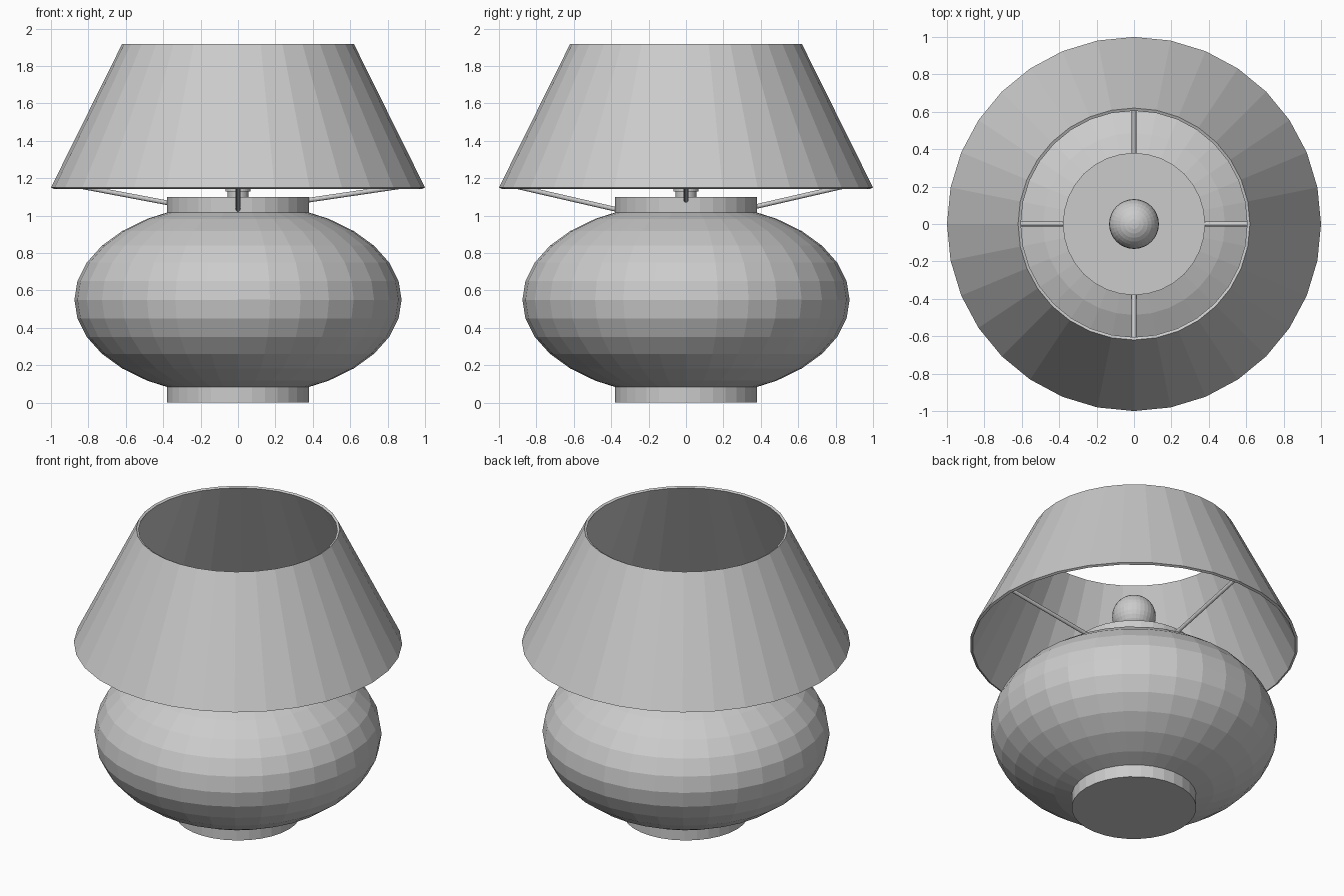
import bpy, bmesh, math
from mathutils import Vector

if "Cube" in bpy.data.objects:
    bpy.data.objects.remove(bpy.data.objects["Cube"])


def lathe(name, profile, sides=32, closed=False):
    """Spin an (r, z) profile around z; r = 0 points become poles."""
    bm = bmesh.new()
    rings = []
    for r, z in profile:
        if r < 1e-6:
            rings.append([bm.verts.new((0, 0, z))] * sides)
        else:
            rings.append([bm.verts.new((r * math.cos(2 * math.pi * i / sides),
                                        r * math.sin(2 * math.pi * i / sides), z))
                          for i in range(sides)])
    pairs = list(zip(rings, rings[1:]))
    if closed:
        pairs.append((rings[-1], rings[0]))
    for a, b in pairs:
        for i in range(sides):
            j = (i + 1) % sides
            quad = list(dict.fromkeys([a[i], a[j], b[j], b[i]]))
            bm.faces.new(quad)
    # flat caps on open ends
    if not closed:
        for ring in (rings[0], rings[-1]):
            if ring[0] is not ring[1]:
                bm.faces.new(ring)
    bmesh.ops.recalc_face_normals(bm, faces=bm.faces)
    me = bpy.data.meshes.new(name)
    bm.to_mesh(me)
    bm.free()
    ob = bpy.data.objects.new(name, me)
    bpy.context.collection.objects.link(ob)
    return ob


def ball(name, z, radius, height):
    bpy.ops.mesh.primitive_uv_sphere_add(segments=32, ring_count=16, radius=1,
                                         location=(0, 0, z))
    ob = bpy.context.object
    ob.name = name
    ob.scale = (radius, radius, height)
    return ob


def rod(name, start, end, radius=0.0125):
    a, b = Vector(start), Vector(end)
    bpy.ops.mesh.primitive_cylinder_add(vertices=12, radius=radius,
                                        depth=(b - a).length, location=(a + b) / 2)
    ob = bpy.context.object
    ob.name = name
    ob.rotation_euler = (b - a).to_track_quat('Z', 'Y').to_euler()
    return ob


# squashed body with foot and neck discs
ball("lamp_body", 0.55, 0.875, 0.52)
lathe("foot", [(0.38, 0), (0.38, 0.1)])
lathe("neck", [(0.38, 1.0), (0.38, 1.1)])

# stepped socket and bulb
lathe("socket", [(0.055, 1.09), (0.055, 1.13), (0.068, 1.13), (0.068, 1.25)])
ball("bulb", 1.345, 0.133, 0.133)

# thin conical shade, open at both ends
lathe("shade", [(1.0, 1.15), (0.62, 1.917), (0.605, 1.91), (0.985, 1.143)], closed=True)

# four slightly uneven rods from the neck to the shade
for name, dx, dy, z0, z1 in (("right", 1, 0, 1.08, 1.17), ("left", -1, 0, 1.065, 1.18),
                             ("front", 0, -1, 1.03, 1.17), ("back", 0, 1, 1.045, 1.185)):
    rod(name + "_support_rod", (dx * 0.36, dy * 0.36, z0), (dx * 0.97, dy * 0.97, z1))
